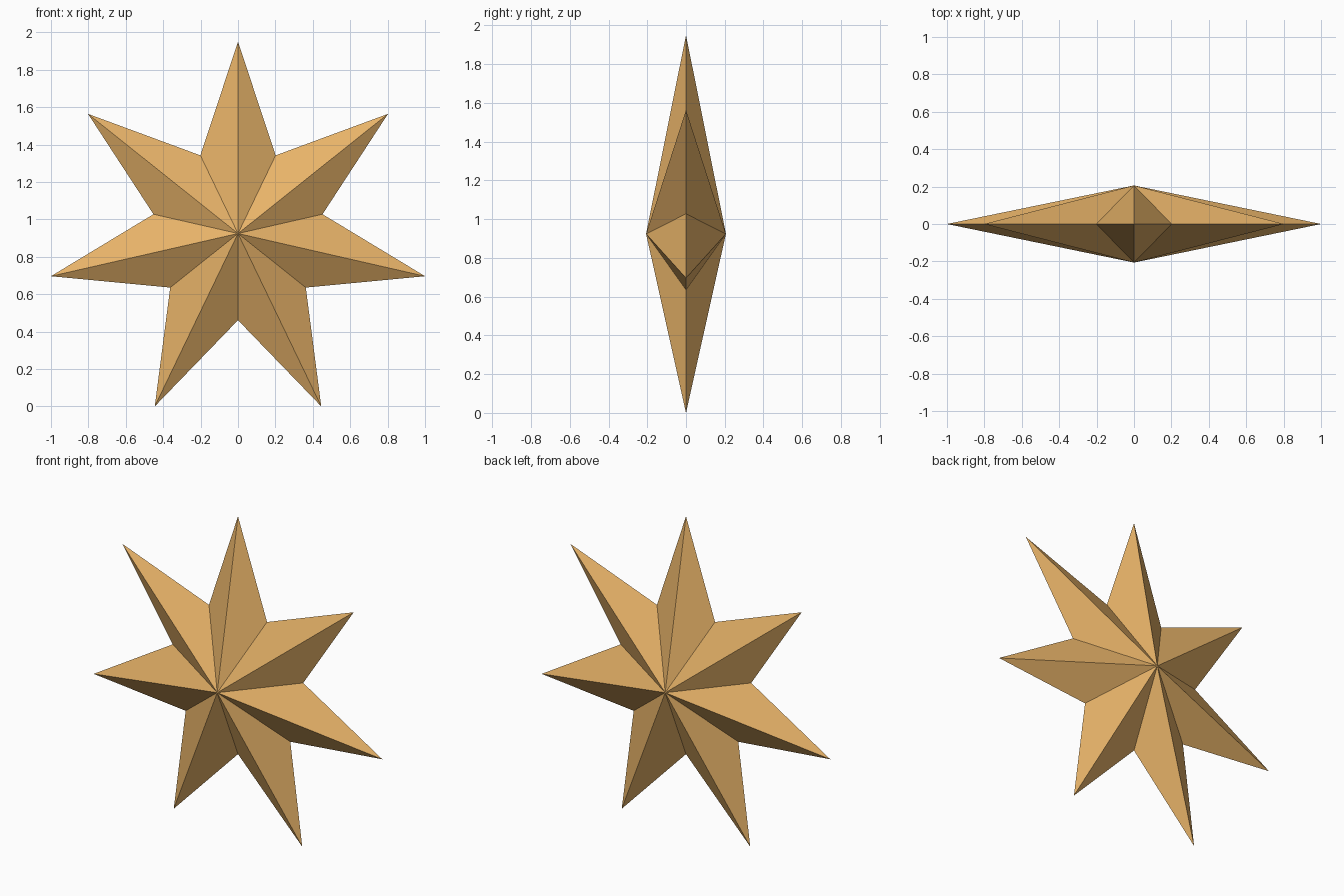
import bpy, bmesh
from math import sin, cos, pi

if "Cube" in bpy.data.objects:
    bpy.data.objects.remove(bpy.data.objects["Cube"])

POINTS = 7
OUTER = 1 / sin(4 * pi / POINTS)   # tip radius giving a 2 unit width
INNER = 0.452 * OUTER              # valley radius
DEPTH = 0.206                      # height of front and back peaks
CENTRE_Z = OUTER * cos(pi / POINTS)

bm = bmesh.new()

# Star outline, alternating tips and valleys
rim = []
for i in range(2 * POINTS):
    r = INNER if i % 2 else OUTER
    a = i * pi / POINTS
    rim.append(bm.verts.new((r * sin(a), 0, CENTRE_Z + r * cos(a))))

# Front and back peaks joined to the outline by flat facets
front = bm.verts.new((0, -DEPTH, CENTRE_Z))
back = bm.verts.new((0, DEPTH, CENTRE_Z))
for a, b in zip(rim, rim[1:] + rim[:1]):
    bm.faces.new((front, b, a))
    bm.faces.new((back, a, b))
bmesh.ops.recalc_face_normals(bm, faces=bm.faces)

mesh = bpy.data.meshes.new("star")
bm.to_mesh(mesh)
bm.free()
star = bpy.data.objects.new("star", mesh)
bpy.context.collection.objects.link(star)

# Warm gold colour
gold = bpy.data.materials.new("gold")
gold.diffuse_color = (0.8, 0.45, 0.14, 1)
gold.use_nodes = True
gold.node_tree.nodes["Principled BSDF"].inputs["Base Color"].default_value = gold.diffuse_color
mesh.materials.append(gold)
